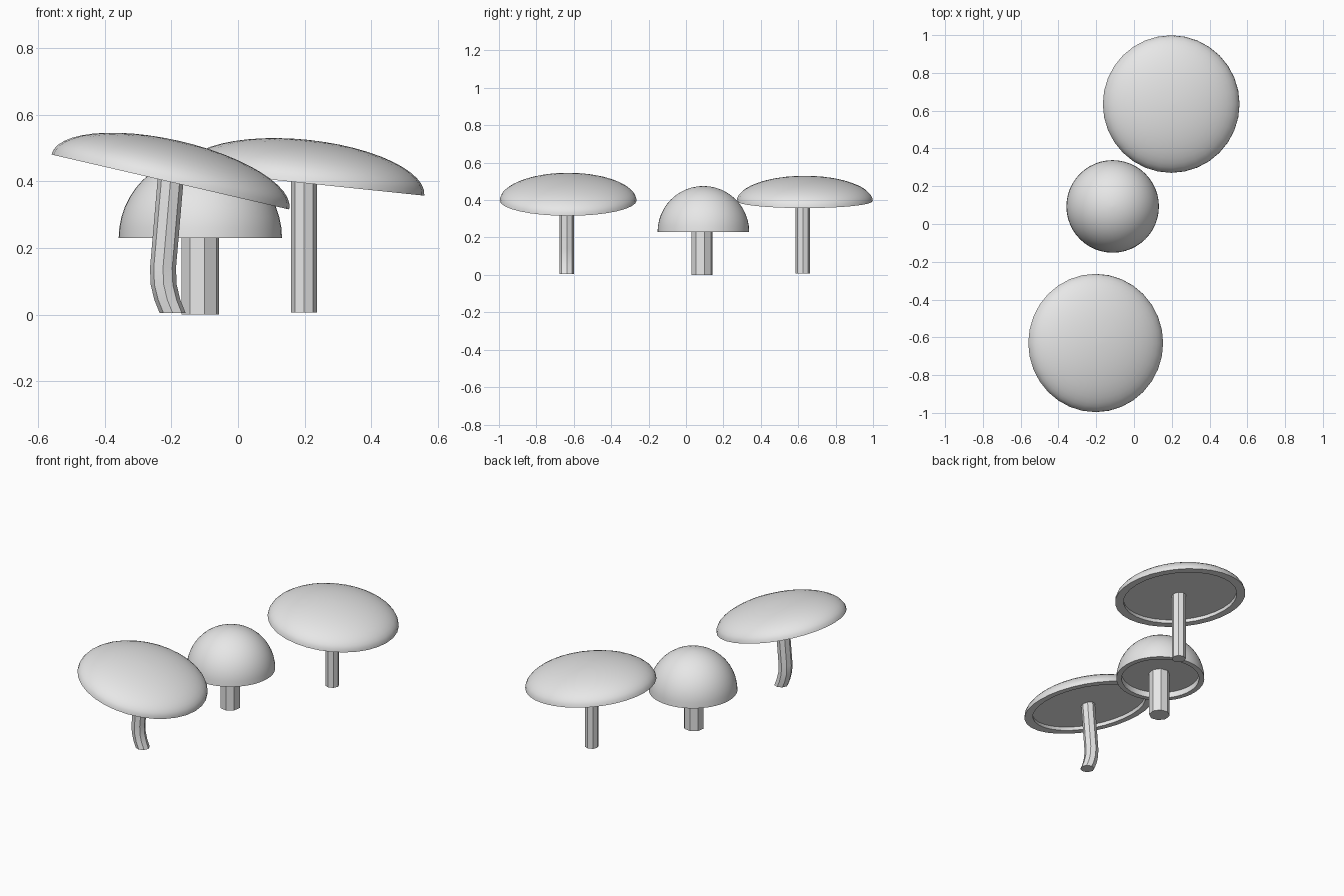
import bpy, bmesh
from math import sin, cos, pi, radians
from mathutils import Matrix, Vector

cube = bpy.data.objects.get("Cube")
if cube:
    bpy.data.objects.remove(cube)

grey = bpy.data.materials.new("light_grey")
grey.use_nodes = True
grey.diffuse_color = (0.8, 0.8, 0.8, 1)
grey.node_tree.nodes["Principled BSDF"].inputs["Base Color"].default_value = (0.8, 0.8, 0.8, 1)


def finish(bm, name, angle):
    bmesh.ops.recalc_face_normals(bm, faces=bm.faces)
    mesh = bpy.data.meshes.new(name)
    bm.to_mesh(mesh)
    bm.free()
    mesh.materials.append(grey)
    obj = bpy.data.objects.new(name, mesh)
    bpy.context.collection.objects.link(obj)
    bpy.ops.object.select_all(action="DESELECT")
    obj.select_set(True)
    bpy.context.view_layer.objects.active = obj
    bpy.ops.object.shade_smooth_by_angle(angle=radians(angle))
    return obj


def loft(bm, rings):
    """Bridge equal rings of points and close both ends."""
    rings = [[bm.verts.new(p) for p in ring] for ring in rings]
    n = len(rings[0])
    for a, b in zip(rings, rings[1:]):
        for i in range(n):
            bm.faces.new((a[i], a[(i + 1) % n], b[(i + 1) % n], b[i]))
    bm.faces.new(rings[0])
    bm.faces.new(rings[-1])


def circle(radius, z, sides, turn=0.0):
    return [Vector((radius * cos(2 * pi * i / sides + turn),
                    radius * sin(2 * pi * i / sides + turn), z)) for i in range(sides)]


def cap(name, centre, radius, height, tilt, lip, recess, sides):
    """Domed cap with a flat lip and a shallow recess underneath."""
    steps = 12
    profile = [(radius * lip, recess), (radius * lip, 0)]
    profile += [(radius * cos(pi / 2 * k / steps), height * sin(pi / 2 * k / steps))
                for k in range(steps)]
    profile.append((radius * 0.02, height))
    bm = bmesh.new()
    loft(bm, [circle(r, z, sides) for r, z in profile])
    bm.transform(Matrix.Translation(centre) @ Matrix.Rotation(radians(tilt), 4, "Y"))
    return finish(bm, name, 40)


def stem(name, path, radius, sides=8, turn=0.0):
    """Faceted stem following a short path."""
    bm = bmesh.new()
    loft(bm, [[p + Vector(c) for p in circle(radius, 0, sides, turn)] for c in path])
    return finish(bm, name, 20)


# Front mushroom: bent stem, strongly tilted cap
cap("front_cap", (-0.203, -0.63, 0.398), 0.366, 0.126, 13, 0.87, 0.02, 32)
stem("front_stem", [(-0.196, -0.637, 0.005), (-0.212, -0.637, 0.045), (-0.223, -0.637, 0.09),
                    (-0.225, -0.637, 0.14), (-0.2, -0.637, 0.43)], 0.039)

# Middle mushroom: small round cap, thick stem
cap("middle_cap", (-0.113, 0.093, 0.23), 0.245, 0.245, 0, 0.88, 0.035, 48)
stem("middle_stem", [(-0.113, 0.085, 0), (-0.113, 0.085, 0.28)], 0.058, 8, radians(13))

# Back mushroom: straight stem, slightly tilted cap
cap("back_cap", (0.197, 0.635, 0.395), 0.364, 0.13, 6, 0.87, 0.02, 32)
stem("back_stem", [(0.198, 0.625, 0.007), (0.198, 0.625, 0.43)], 0.039)
